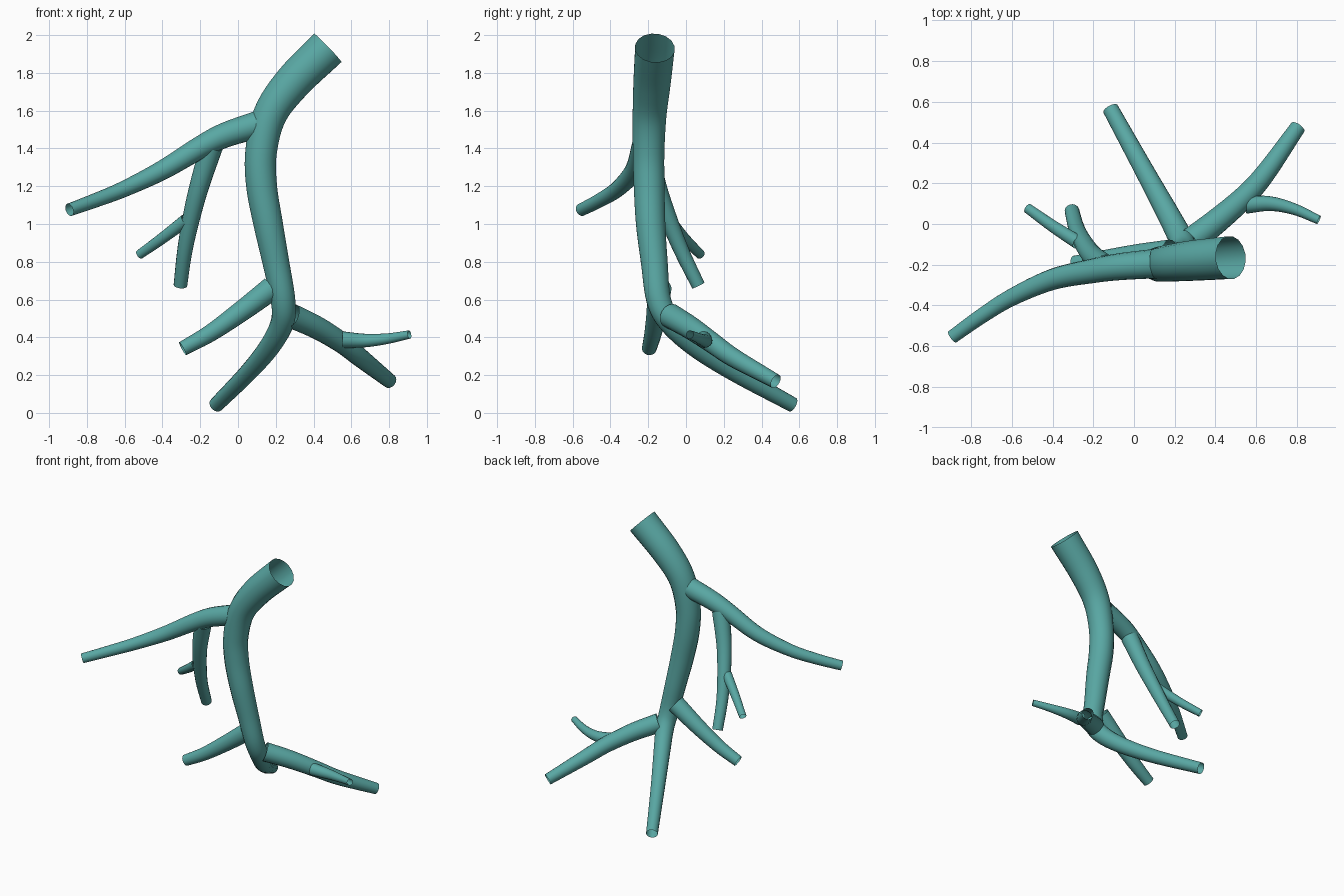
import bpy, bmesh, math
from mathutils import Vector

SIDES = 16
STEPS = 6

teal = bpy.data.materials.new("teal")
teal.diffuse_color = (0.10, 0.39, 0.37, 1)


def smooth_path(points):
    """Catmull-Rom through (x, y, z, radius) points."""
    p = [Vector(q) for q in points]
    p = [p[0] * 2 - p[1]] + p + [p[-1] * 2 - p[-2]]
    out = []
    for a, b, c, d in zip(p, p[1:], p[2:], p[3:]):
        for i in range(STEPS):
            t = i / STEPS
            out.append(0.5 * (2 * b + (c - a) * t + (2 * a - 5 * b + 4 * c - d) * t ** 2
                              + (3 * b - a - 3 * c + d) * t ** 3))
    return out + [p[-2]]


def tube(name, points):
    """Open-ended tapered tube along a smooth path."""
    path = smooth_path(points)
    pos = [q.to_3d() for q in path]
    bm = bmesh.new()
    rings, side = [], None
    for i, q in enumerate(path):
        tan = (pos[min(i + 1, len(pos) - 1)] - pos[max(i - 1, 0)]).normalized()
        side = tan.orthogonal() if side is None else side - tan * side.dot(tan)
        side.normalize()
        up = tan.cross(side)
        ring = []
        for k in range(SIDES):
            a = 2 * math.pi * k / SIDES
            ring.append(bm.verts.new(pos[i] + q[3] * (side * math.cos(a) + up * math.sin(a))))
        rings.append(ring)
    for r, s in zip(rings, rings[1:]):
        for k in range(SIDES):
            n = (k + 1) % SIDES
            bm.faces.new((r[k], r[n], s[n], s[k])).smooth = True
    mesh = bpy.data.meshes.new(name)
    bm.to_mesh(mesh)
    bm.free()
    mesh.materials.append(teal)
    bpy.context.collection.objects.link(bpy.data.objects.new(name, mesh))


# Main vessel, bending backwards at its lower end
tube("main_vessel", [
    (0.475, -0.165, 1.932, 0.106), (0.29, -0.18, 1.75, 0.10), (0.17, -0.193, 1.58, 0.091),
    (0.122, -0.198, 1.38, 0.085), (0.125, -0.195, 1.2, 0.083), (0.16, -0.187, 1.0, 0.079),
    (0.20, -0.168, 0.8, 0.072), (0.238, -0.145, 0.6, 0.066), (0.235, -0.085, 0.48, 0.062),
    (0.17, 0.045, 0.355, 0.056), (0.055, 0.255, 0.215, 0.048), (-0.115, 0.565, 0.043, 0.04)])

# Upper left branch with its descending side branches
tube("upper_branch", [
    (0.10, -0.195, 1.525, 0.072), (-0.07, -0.21, 1.47, 0.066), (-0.2, -0.23, 1.405, 0.06),
    (-0.4, -0.272, 1.285, 0.052), (-0.6, -0.36, 1.187, 0.043), (-0.75, -0.453, 1.127, 0.038),
    (-0.893, -0.555, 1.075, 0.034)])
tube("descending_branch", [
    (-0.14, -0.21, 1.41, 0.06), (-0.205, -0.155, 1.2, 0.052), (-0.25, -0.09, 1.02, 0.046),
    (-0.283, -0.02, 0.85, 0.04), (-0.305, 0.065, 0.675, 0.036)])
tube("descending_twig", [
    (-0.275, -0.09, 1.02, 0.035), (-0.4, -0.01, 0.925, 0.03), (-0.522, 0.077, 0.838, 0.025)])

# Lower branches
tube("lower_left_branch", [
    (0.18, -0.14, 0.66, 0.064), (0.01, -0.155, 0.532, 0.055), (-0.15, -0.175, 0.42, 0.046),
    (-0.293, -0.195, 0.34, 0.039)])
tube("lower_right_branch", [
    (0.28, -0.085, 0.515, 0.066), (0.42, 0.025, 0.45, 0.061), (0.55, 0.14, 0.37, 0.055),
    (0.65, 0.255, 0.29, 0.05), (0.805, 0.475, 0.167, 0.039)])
tube("lower_right_twig", [
    (0.55, 0.095, 0.388, 0.044), (0.67, 0.1, 0.383, 0.036), (0.79, 0.072, 0.393, 0.028),
    (0.908, 0.02, 0.415, 0.022)])
